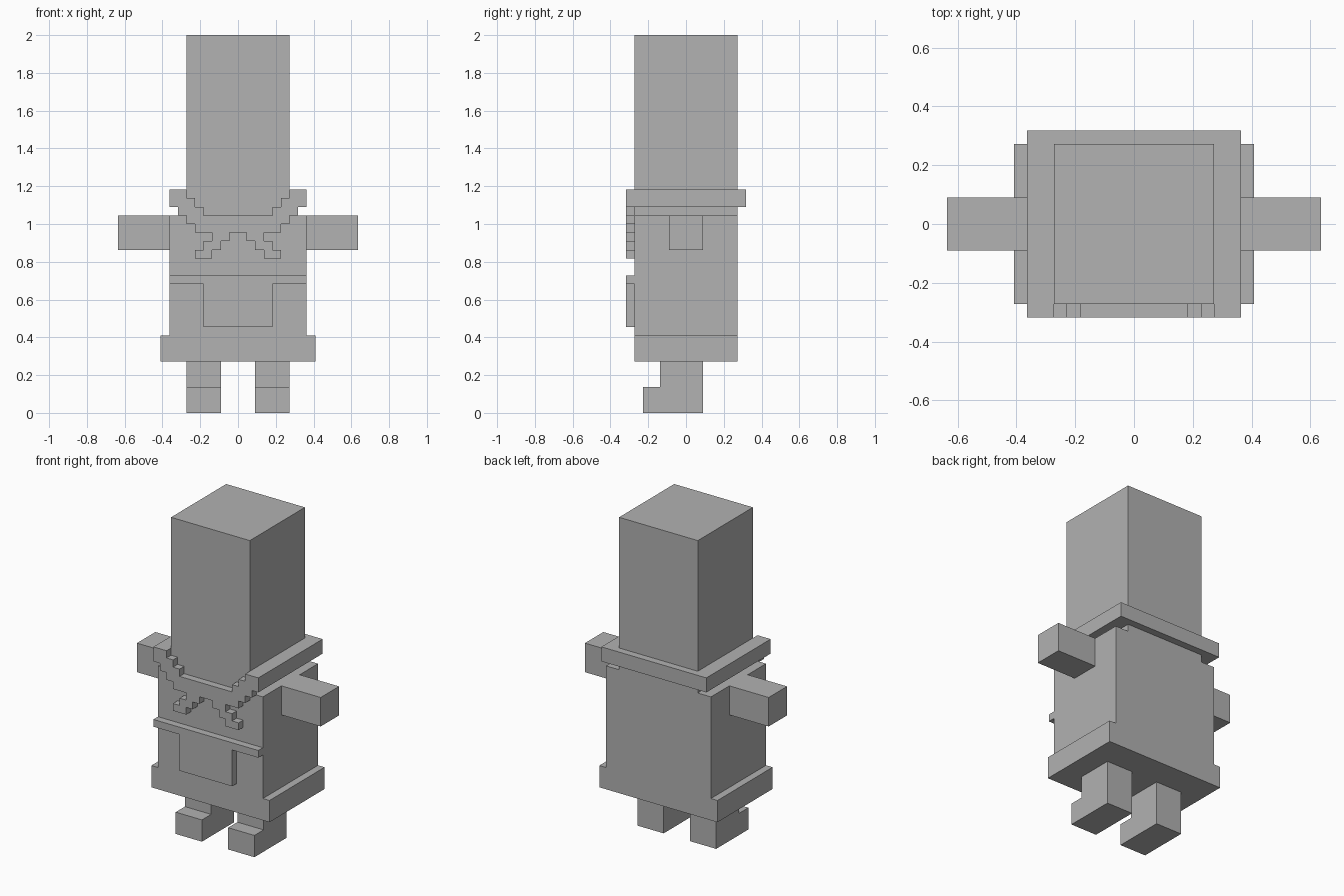
import bpy, bmesh

cube = bpy.data.objects.get("Cube")
if cube:
    bpy.data.objects.remove(cube, do_unlink=True)

U = 1 / 22  # one block of the model's grid

grey = bpy.data.materials.new("plain grey")
grey.use_nodes = True
grey.diffuse_color = (0.445, 0.445, 0.445, 1)
grey.node_tree.nodes["Principled BSDF"].inputs["Base Color"].default_value = grey.diffuse_color


def prism(name, outline, depth, axis):
    """Extrude an outline in block units: axis 'y' takes (x, z), axis 'x' takes (y, z)."""
    start, end = depth
    bm = bmesh.new()
    if axis == "y":
        verts = [bm.verts.new((a * U, start * U, b * U)) for a, b in outline]
        shift = (0, (end - start) * U, 0)
    else:
        verts = [bm.verts.new((start * U, a * U, b * U)) for a, b in outline]
        shift = ((end - start) * U, 0, 0)
    face = bm.faces.new(verts)
    new = bmesh.ops.extrude_face_region(bm, geom=[face])["geom"]
    moved = [g for g in new if isinstance(g, bmesh.types.BMVert)]
    bmesh.ops.translate(bm, verts=moved, vec=shift)
    bmesh.ops.recalc_face_normals(bm, faces=bm.faces)
    mesh = bpy.data.meshes.new(name)
    bm.to_mesh(mesh)
    bm.free()
    mesh.materials.append(grey)
    obj = bpy.data.objects.new(name, mesh)
    bpy.context.collection.objects.link(obj)
    return obj


def box(name, x, y, z):
    return prism(name, [(x[0], z[0]), (x[1], z[0]), (x[1], z[1]), (x[0], z[1])], y, "y")


def both_sides(half):
    """Close a half outline, running from x = 0 to x = 0, with its mirror image."""
    return half + [(-a, b) for a, b in reversed(half) if a]


# Head and body, stacked
box("head", (-6, 6), (-6, 6), (23, 44))
box("torso", (-8, 8), (-6, 6), (9, 23))
box("coat_hem", (-9, 9), (-6, 6), (6, 9))

# Belt with the apron pocket hanging under it
belt = [(0, 16), (8, 16), (8, 15), (4, 15), (4, 10), (0, 10)]
belt = [p for p in belt]
prism("belt_and_pocket", both_sides(belt), (-7, -6), "y")

# Scarf: stepped front with crossed tails, then the collar round the head
scarf = [(0, 23), (4, 23), (4, 24), (5, 24), (5, 25), (6, 25), (6, 26),
         (8, 26), (8, 24), (7, 24), (7, 23), (6, 23), (6, 22), (5, 22),
         (5, 21), (3, 21), (3, 20), (4, 20), (4, 19), (5, 19), (5, 18),
         (3, 18), (3, 19), (2, 19), (2, 20), (1, 20), (1, 21), (0, 21)]
prism("scarf_front", both_sides(scarf), (-7, -6), "y")
box("scarf_back", (-8, 8), (6, 7), (24, 26))

# Paired parts
boot = [(-5, 0), (2, 0), (2, 6), (-3, 6), (-3, 3), (-5, 3)]
for side, s in (("left", 1), ("right", -1)):
    box(f"scarf_{side}_side", sorted((s * 6, s * 8)), (-6, 6), (24, 26))
    box(f"{side}_arm", sorted((s * 8, s * 14)), (-2, 2), (19, 23))
    prism(f"{side}_leg", boot, sorted((s * 2, s * 6)), "x")
